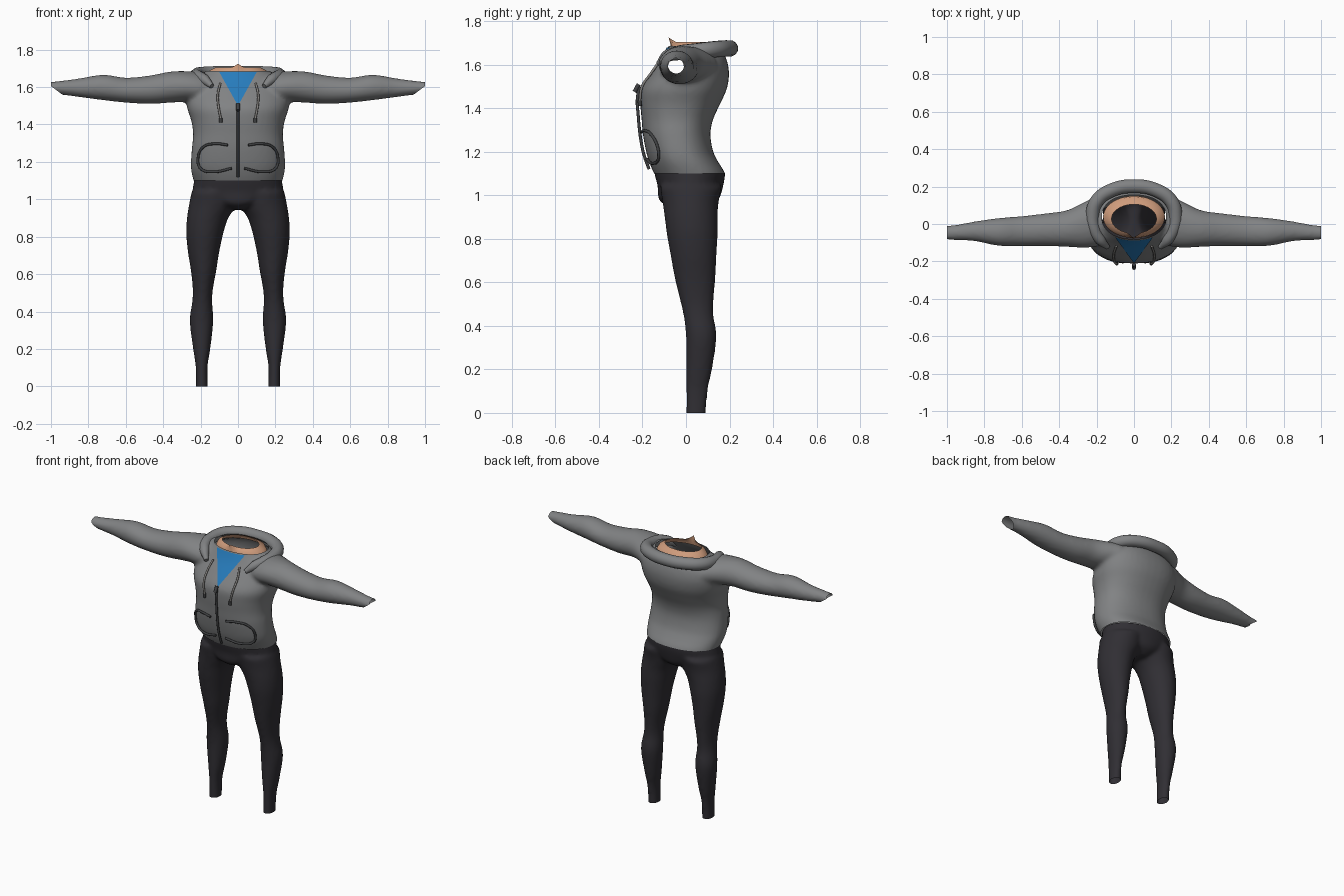
import bpy, bmesh, math
from mathutils import Vector
from mathutils.bvhtree import BVHTree

if "Cube" in bpy.data.objects:
    bpy.data.objects.remove(bpy.data.objects["Cube"])


def material(name, r, g, b):
    m = bpy.data.materials.new(name)
    m.use_nodes = True
    m.diffuse_color = (r, g, b, 1)
    m.node_tree.nodes["Principled BSDF"].inputs["Base Color"].default_value = (r, g, b, 1)
    return m


GREY = material("jacket grey", .22, .225, .23)
DARK = material("trouser charcoal", .03, .028, .034)
BLUE = material("shirt blue", .02, .2, .5)
SKIN = material("skin", .62, .33, .2)
TRIM = material("trim dark grey", .05, .052, .055)
CORD = material("cord grey", .24, .23, .22)


def add_object(name, data, mat):
    ob = bpy.data.objects.new(name, data)
    bpy.context.collection.objects.link(ob)
    data.materials.clear()
    data.materials.append(mat)
    return ob


def mesh_object(name, bm, mat):
    bmesh.ops.recalc_face_normals(bm, faces=bm.faces)
    me = bpy.data.meshes.new(name)
    bm.to_mesh(me)
    bm.free()
    me.shade_smooth()
    return add_object(name, me, mat)


def spline_rows(rows, steps=4):
    """Catmull-Rom interpolation of a table of section bounds."""
    out = []
    for i in range(len(rows) - 1):
        quad = [rows[max(i - 1, 0)], rows[i], rows[i + 1], rows[min(i + 2, len(rows) - 1)]]
        for s in range(steps):
            t = s / steps
            out.append([b + t * ((c - a) + t * ((2*a - 5*b + 4*c - d) + t * (3*(b - c) + d - a))) / 2
                        for a, b, c, d in zip(*quad)])
    return out + [list(rows[-1])]


def loft(bm, rows, place, power=2.0, caps=True, sides=40):
    """Rounded sections given as (station, a_min, a_max, b_min, b_max)."""
    rings = []
    for t, a0, a1, b0, b1 in rows:
        ring = []
        for k in range(sides):
            ang = math.tau * k / sides
            c, s = math.cos(ang), math.sin(ang)
            u = math.copysign(abs(c) ** (2 / power), c)
            v = math.copysign(abs(s) ** (2 / power), s)
            ring.append(bm.verts.new(place(t, (a0 + a1 + u * (a1 - a0)) / 2, (b0 + b1 + v * (b1 - b0)) / 2)))
        rings.append(ring)
    for lo, hi in zip(rings, rings[1:]):
        for k in range(sides):
            n = (k + 1) % sides
            bm.faces.new((lo[k], lo[n], hi[n], hi[k]))
    if caps:
        bm.faces.new(rings[0][::-1])
        bm.faces.new(rings[-1])
    return rings


def upright(side=1):
    return lambda t, a, b: (side * a, b, t)


def sideways(side):
    return lambda t, a, b: (side * t, a, b)


def widths(rows):
    return [(z, -w, w, front, back) for z, w, front, back in rows]


def fused(name, bm, mat, cuts):
    """Melt overlapping volumes into one smooth shell, then cut its openings."""
    ob = mesh_object(name, bm, mat)
    melt = ob.modifiers.new("melt", 'REMESH')
    melt.mode = 'VOXEL'
    melt.voxel_size = .012
    soft = ob.modifiers.new("soften", 'SMOOTH')
    soft.factor = .5
    soft.iterations = 5
    dg = bpy.context.evaluated_depsgraph_get()
    shell = bpy.data.meshes.new_from_object(ob.evaluated_get(dg))
    ob.modifiers.clear()
    bm = bmesh.new()
    bm.from_mesh(shell)
    for point, normal in cuts:
        bmesh.ops.bisect_plane(bm, geom=bm.verts[:] + bm.edges[:] + bm.faces[:],
                               plane_co=point, plane_no=normal, clear_outer=True)
    bm.to_mesh(ob.data)
    bm.free()
    ob.data.shade_smooth()
    return ob


def tube(name, points, radius, mat, radii=None):
    cu = bpy.data.curves.new(name, 'CURVE')
    cu.dimensions = '3D'
    cu.bevel_depth = radius
    cu.bevel_resolution = 4
    cu.resolution_u = 8
    cu.use_fill_caps = True
    sp = cu.splines.new('BEZIER')
    sp.bezier_points.add(len(points) - 1)
    for i, (bp, p) in enumerate(zip(sp.bezier_points, points)):
        bp.co = p
        bp.handle_left_type = bp.handle_right_type = 'AUTO'
        bp.radius = radii[i] if radii else 1
    return add_object(name, cu, mat)


# Trousers: hips and two legs
HIPS = [(.945, .04, -.08, .1), (.98, .15, -.125, .15), (1.04, .235, -.13, .17),
        (1.1, .235, -.145, .18), (1.15, .23, -.15, .17)]
LEG = [(-.04, .16, .225, 0, .09), (.1, .163, .226, 0, .1), (.2, .148, .24, 0, .12),
       (.35, .132, .258, 0, .14), (.45, .138, .245, -.012, .126), (.52, .134, .242, -.028, .127),
       (.62, .116, .252, -.052, .135), (.72, .1, .268, -.07, .14), (.82, .078, .277, -.088, .145),
       (.9, .052, .273, -.098, .145), (.97, .008, .262, -.108, .15), (1.04, 0, .248, -.12, .165)]
bm = bmesh.new()
loft(bm, spline_rows(widths(HIPS)), upright())
for side in (1, -1):
    loft(bm, spline_rows(LEG), upright(side))
fused("trousers", bm, DARK, [((0, 0, 0), (0, 0, -1)), ((0, 0, 1.1), (0, 0, 1))])

# Jacket: torso and two sleeves, open at hem, neck and wrists
TORSO = [(1.05, .225, -.12, .185), (1.1, .238, -.147, .18), (1.15, .25, -.168, .15),
         (1.2, .252, -.183, .125), (1.28, .246, -.198, .112), (1.35, .24, -.204, .125),
         (1.42, .25, -.21, .157), (1.49, .272, -.206, .188), (1.56, .275, -.16, .198),
         (1.62, .255, -.115, .188), (1.66, .205, -.092, .17), (1.685, .17, -.08, .155),
         (1.72, .15, -.07, .14)]
SLEEVE = [(.12, -.09, .12, 1.54, 1.66), (.2, -.12, .145, 1.51, 1.68), (.27, -.127, .115, 1.52, 1.685),
          (.36, -.122, .073, 1.517, 1.683), (.47, -.118, .057, 1.51, 1.662), (.6, -.118, .042, 1.517, 1.65),
          (.72, -.117, .032, 1.53, 1.666), (.85, -.092, .014, 1.547, 1.646), (.95, -.086, -.004, 1.56, 1.633),
          (1.04, -.082, -.013, 1.57, 1.625)]
bm = bmesh.new()
loft(bm, spline_rows(widths(TORSO)), upright(), 2.25)
cuts = [((0, 0, 1.1), (0, 0, -1)), ((0, 0, 1.685), (0, 0, 1))]
for side in (1, -1):
    loft(bm, spline_rows(SLEEVE), sideways(side))
    cuts += [((side, 0, 0), (side, 0, 0)), ((side, 0, 1.605), (side * .6, 0, -.8))]
jacket = fused("jacket", bm, GREY, cuts)
surface = BVHTree.FromPolygons([v.co for v in jacket.data.vertices],
                               [p.vertices[:] for p in jacket.data.polygons])


def on_front(x, z, lift):
    hit = surface.ray_cast(Vector((x, -1, z)), Vector((0, 1, 0)))[0]
    return Vector((x, (hit.y if hit else -.08) - lift, z))


# Neck skin ring with a small raised point at the throat
NECK = [(1.665, .165, -.075, .15), (1.69, .15, -.07, .145), (1.705, .12, -.05, .105)]
bm = bmesh.new()
rim = loft(bm, widths(NECK), upright(), caps=False)[-1]
for v in rim:
    if v.co.y < 0 and abs(v.co.x) < .03:
        v.co += Vector((0, -.03, .02)) * (1 - abs(v.co.x) / .03)
mesh_object("neck", bm, SKIN)

# Shirt panel filling the open collar
bm = bmesh.new()
rows, cols = 10, 6
grid = [[bm.verts.new(on_front(.1 * (r / rows) * (2 * c / cols - 1), 1.5 + .18 * r / rows, .006))
         for c in range(cols + 1)] for r in range(rows + 1)]
for lo, hi in zip(grid, grid[1:]):
    for c in range(cols):
        bm.faces.new((lo[c], lo[c + 1], hi[c + 1], hi[c]))
bmesh.ops.remove_doubles(bm, verts=bm.verts, dist=.0005)
mesh_object("shirt_panel", bm, BLUE)

# Hood rolled around the neck
half = [(.14, -.125, 1.605), (.18, -.085, 1.64), (.212, -.03, 1.655), (.222, .04, 1.662),
        (.2, .12, 1.67), (.12, .18, 1.675)]
path = half + [(0, .202, 1.675)] + [(-x, y, z) for x, y, z in reversed(half)]
taper = [.35, .75, .9, .95, 1, 1]
tube("hood", path, .038, GREY, taper + [1] + taper[::-1])

# Zip with its pull
tube("zip", [on_front(0, 1.12 + .38 * i / 6, .014) for i in range(7)], .007, TRIM)
tube("zip_pull", [on_front(0, 1.51, .022), on_front(0, 1.475, .028)], .01, TRIM)

# Pocket seams and drawstrings
POCKET = [(.055, 1.29), (.12, 1.297), (.185, 1.28), (.214, 1.22), (.2, 1.165), (.13, 1.147), (.035, 1.165)]
STRING = [(.095, 1.62), (.108, 1.56), (.105, 1.5), (.092, 1.43)]
for side, label in ((1, "left"), (-1, "right")):
    tube(label + "_pocket_seam", [on_front(side * x, z, .008) for x, z in POCKET], .007, TRIM)
    tube(label + "_drawstring", [on_front(side * x, z, .012) for x, z in STRING], .006, CORD)
    tube(label + "_string_tip", [on_front(side * .092, z, .012) for z in (1.435, 1.41)], .009, TRIM)
